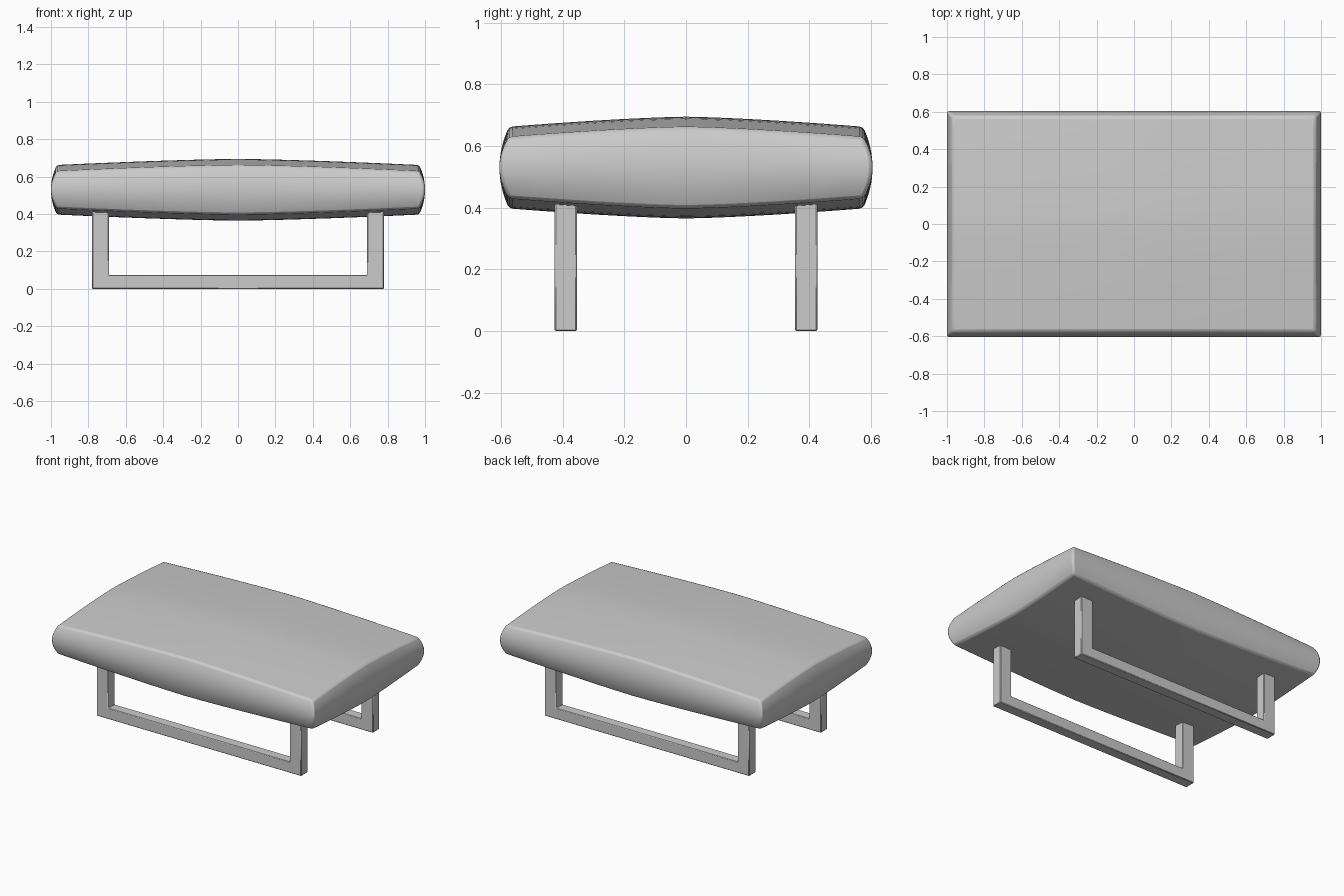
import bpy, bmesh

if "Cube" in bpy.data.objects:
    bpy.data.objects.remove(bpy.data.objects["Cube"])

def finish(name, bm, bevel, segments, angle):
    bmesh.ops.recalc_face_normals(bm, faces=bm.faces)
    mesh = bpy.data.meshes.new(name)
    bm.to_mesh(mesh)
    bm.free()
    ob = bpy.data.objects.new(name, mesh)
    bpy.context.collection.objects.link(ob)
    mod = ob.modifiers.new("soft_edges", 'BEVEL')
    mod.width, mod.segments = bevel, segments
    mod.limit_method, mod.angle_limit = 'ANGLE', angle
    bpy.ops.object.select_all(action='DESELECT')
    ob.select_set(True)
    bpy.context.view_layer.objects.active = ob
    bpy.ops.object.shade_smooth_by_angle(angle=0.6)
    return ob

# Cushion top: subdivided cube, crowned above and below, bulging at the sides
bm = bmesh.new()
bmesh.ops.create_cube(bm, size=2)
bmesh.ops.subdivide_edges(bm, edges=bm.edges[:], cuts=15, use_grid_fill=True)
for v in bm.verts:
    a, b, c = v.co
    crown = 2 - abs(a) ** 1.4 - abs(b) ** 1.4
    v.co = (a * (1 - 0.031 * c * c),
            b * (0.605 - 0.031 * c * c),
            0.53 + c * (0.10 + 0.0325 * crown))
finish("cushion_top", bm, 0.012, 2, 0.8)

# Two U-shaped sled legs, front and back
profile = [(-0.78, 0), (0.78, 0), (0.78, 0.42), (0.69, 0.42),
           (0.69, 0.075), (-0.69, 0.075), (-0.69, 0.42), (-0.78, 0.42)]
for name, y in (("front_leg", -0.39), ("back_leg", 0.39)):
    bm = bmesh.new()
    face = bm.faces.new([bm.verts.new((x, y - 0.036, z)) for x, z in profile])
    ext = bmesh.ops.extrude_face_region(bm, geom=[face])
    moved = [g for g in ext["geom"] if isinstance(g, bmesh.types.BMVert)]
    bmesh.ops.translate(bm, verts=moved, vec=(0, 0.072, 0))
    finish(name, bm, 0.004, 1, 0.6)
